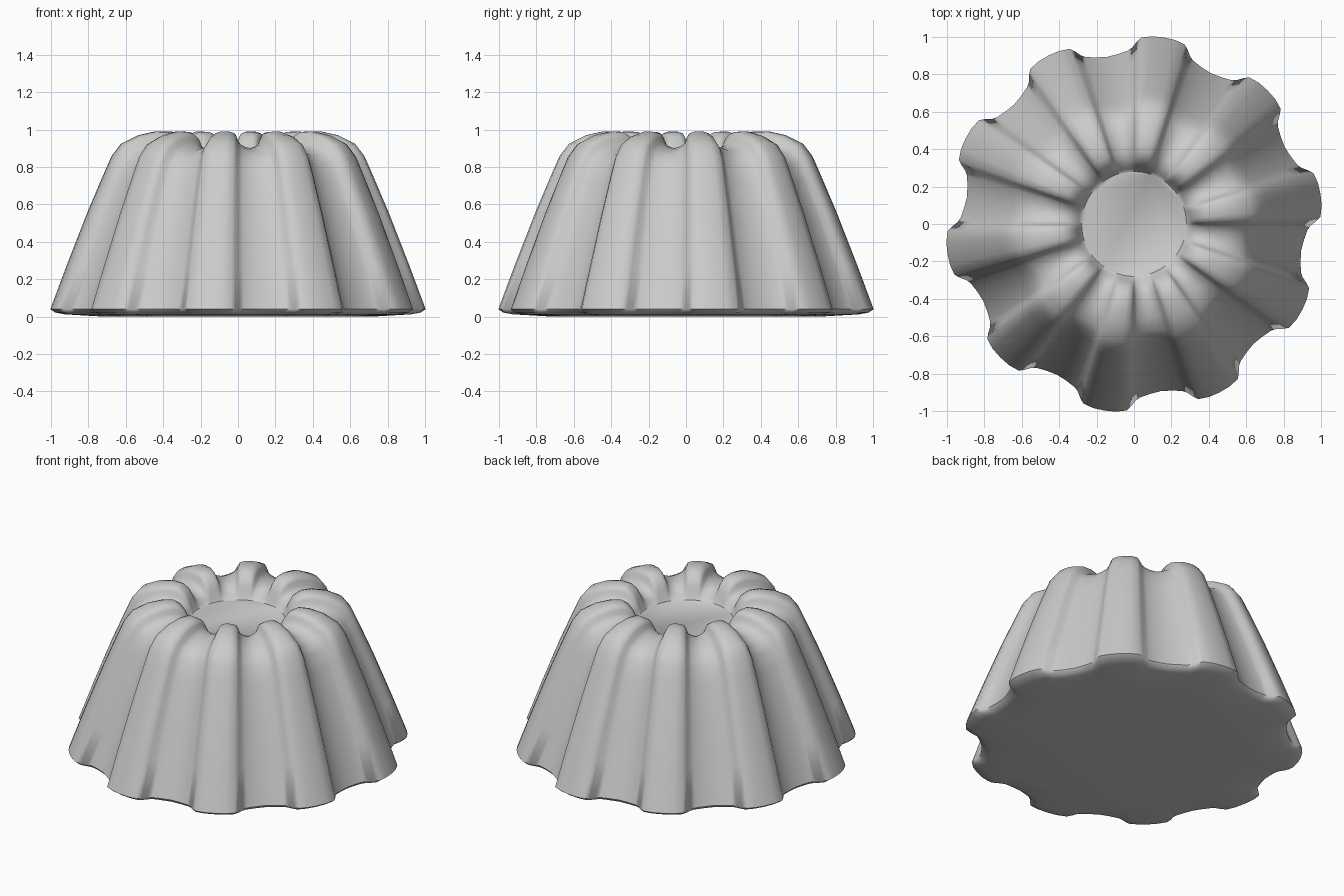
import bpy, bmesh, math

if "Cube" in bpy.data.objects:
    bpy.data.objects.remove(bpy.data.objects["Cube"])

LOBES = 10
PHASE = 9.0  # angle of the first lobe, degrees

# matching (radius, height) profiles: lobe crest and groove, bottom to floor of the well
crest = [(0.72, 0.0), (0.93, 0.012), (0.985, 0.022), (1.01, 0.04), (0.92, 0.28),
         (0.81, 0.56), (0.72, 0.77), (0.68, 0.86), (0.63, 0.925), (0.54, 0.97),
         (0.45, 0.99), (0.385, 0.988), (0.34, 0.96), (0.31, 0.91), (0.295, 0.86), (0.28, 0.835)]
groove = [(0.72, 0.0), (0.86, 0.012), (0.89, 0.022), (0.905, 0.04), (0.83, 0.25),
          (0.735, 0.51), (0.655, 0.72), (0.615, 0.81), (0.57, 0.86), (0.50, 0.89),
          (0.43, 0.90), (0.38, 0.899), (0.345, 0.888), (0.315, 0.87), (0.295, 0.85), (0.28, 0.835)]

# half of one lobe's cross-section: (angle from crest, blend towards groove)
half = [(0, 0.0), (3.5, 0.02), (6.8, 0.12), (8.2, 0.35), (9.5, 0.62), (11, 0.78), (14.5, 0.93)]
section = half + [(18, 1.0)] + [(36 - a, t) for a, t in reversed(half[1:])]
spokes = [(math.radians(PHASE + 36 * k + a), t) for k in range(LOBES) for a, t in section]

# fluted body
bm = bmesh.new()
rings = []
for (r0, z0), (r1, z1) in zip(crest, groove):
    ring = []
    for ang, t in spokes:
        r = r0 + (r1 - r0) * t
        z = z0 + (z1 - z0) * t
        ring.append(bm.verts.new((r * math.cos(ang), r * math.sin(ang), z)))
    rings.append(ring)

n = len(spokes)
for lo, hi in zip(rings, rings[1:]):
    for i in range(n):
        j = (i + 1) % n
        bm.faces.new((lo[i], lo[j], hi[j], hi[i]))

# flat underside and floor of the well
bm.faces.new(list(reversed(rings[0])))
bm.faces.new(rings[-1])
bmesh.ops.recalc_face_normals(bm, faces=bm.faces)

mesh = bpy.data.meshes.new("fluted_cake")
bm.to_mesh(mesh)
bm.free()
cake = bpy.data.objects.new("fluted_cake", mesh)
bpy.context.collection.objects.link(cake)
bpy.context.view_layer.objects.active = cake
cake.select_set(True)
bpy.ops.object.shade_smooth_by_angle(angle=math.radians(50))
